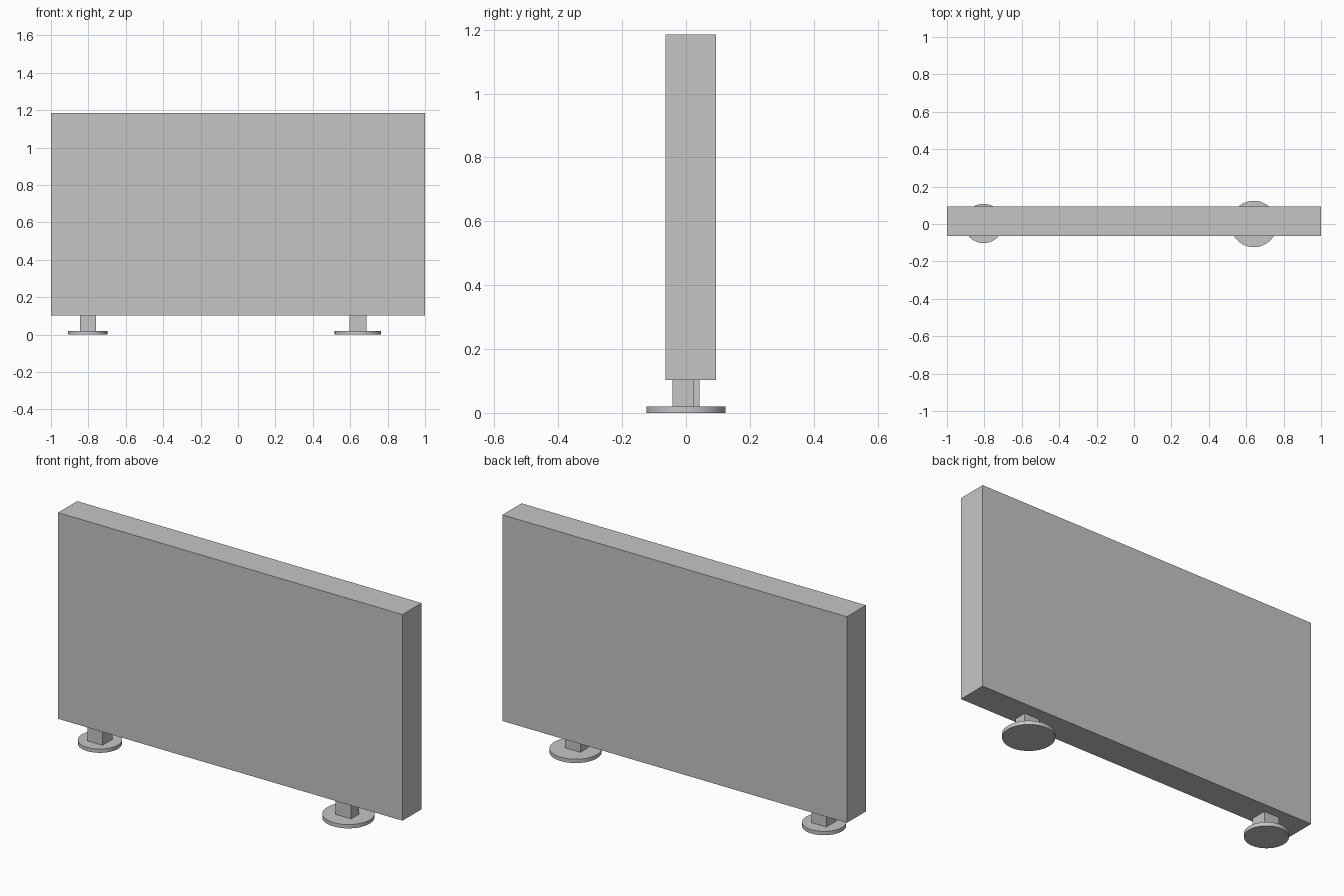
import bpy
import math

cube = bpy.data.objects.get("Cube")
if cube:
    bpy.data.objects.remove(cube, do_unlink=True)

# Single grey finish
grey = bpy.data.materials.new("light_grey")
grey.use_nodes = True
colour = (0.56, 0.56, 0.56, 1)
grey.diffuse_color = colour
grey.node_tree.nodes["Principled BSDF"].inputs["Base Color"].default_value = colour


def box(name, x, y, z):
    """Box from (min, max) ranges on each axis."""
    ranges = (x, y, z)
    bpy.ops.mesh.primitive_cube_add(size=1, location=[(a + b) / 2 for a, b in ranges])
    ob = bpy.context.object
    ob.name = name
    ob.scale = [b - a for a, b in ranges]
    bpy.ops.object.transform_apply(location=False, rotation=False, scale=True)
    ob.data.materials.append(grey)


def disc(name, x, y, radius, height):
    bpy.ops.mesh.primitive_cylinder_add(vertices=64, radius=radius, depth=height,
                                        location=(x, y, height / 2))
    ob = bpy.context.object
    ob.name = name
    ob.data.materials.append(grey)
    bpy.ops.object.shade_smooth_by_angle(angle=math.radians(30))


PANEL_BOTTOM, DISC_TOP = 0.103, 0.02

# Upright panel
box("panel", (-1, 1), (-0.064, 0.094), (PANEL_BOTTOM, 1.185))

# Two feet: a short square post on a round base
feet = (
    ("right", -0.804, 0.003, 0.105, (-0.845, -0.758), (-0.042, 0.043)),
    ("left", 0.641, 0.0, 0.124, (0.596, 0.686), (-0.042, 0.025)),
)
for side, x, y, radius, post_x, post_y in feet:
    disc(side + "_foot_base", x, y, radius, DISC_TOP)
    box(side + "_foot_post", post_x, post_y, (DISC_TOP, PANEL_BOTTOM))
